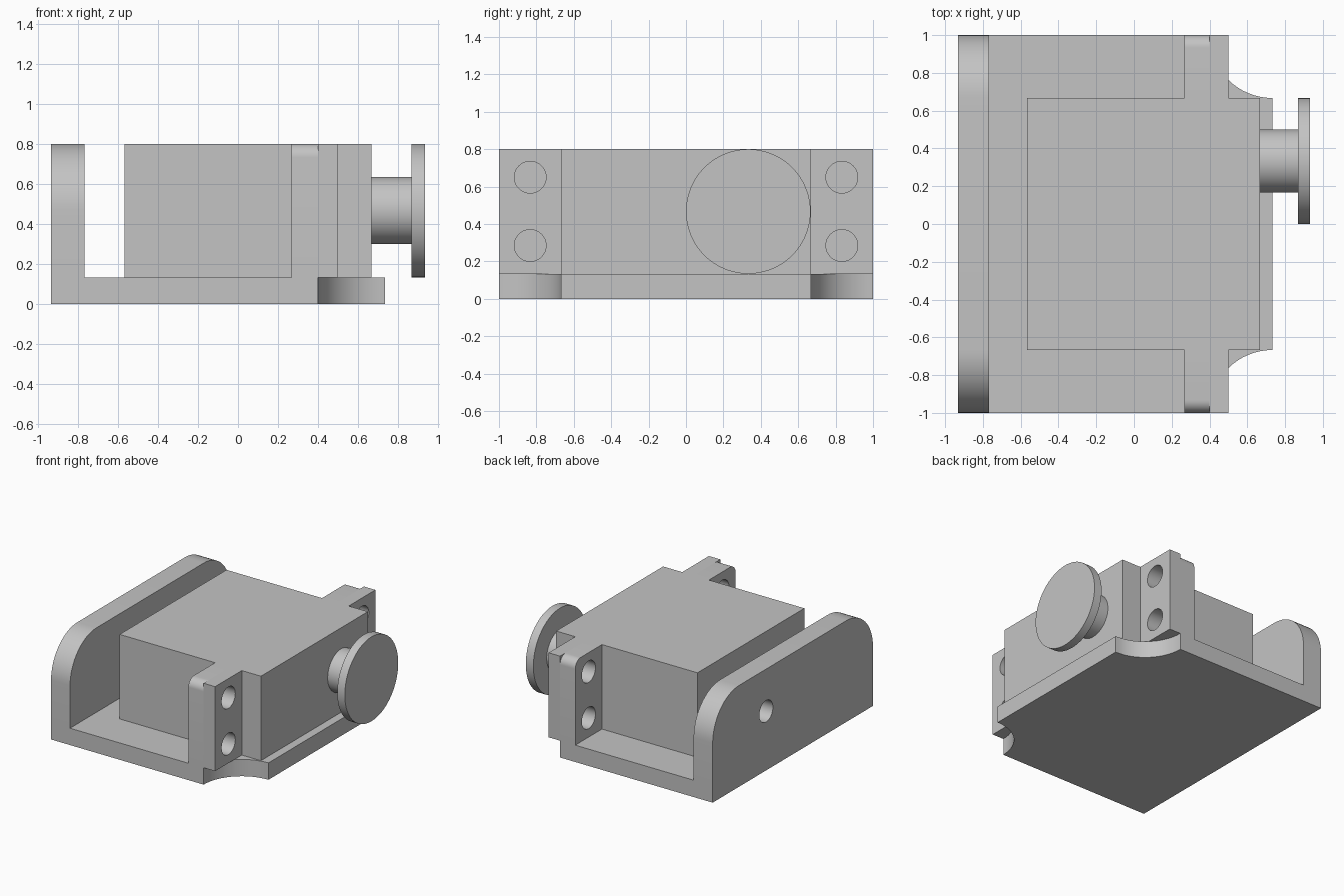
import bpy, bmesh, math
from mathutils import Matrix, Vector

cube = bpy.data.objects.get("Cube")
if cube:
    bpy.data.objects.remove(cube)

grey = bpy.data.materials.new("plain grey")
grey.use_nodes = True
grey.diffuse_color = (0.55, 0.55, 0.55, 1)
grey.node_tree.nodes["Principled BSDF"].inputs["Base Color"].default_value = (0.55, 0.55, 0.55, 1)

FLOOR, TOP = 0.133, 0.8          # base thickness, overall height
AXIS_Y, AXIS_Z = 0.333, 0.467    # shaft axis


def arc(cx, cy, r, start, end, n=16):
    angles = [math.radians(start + (end - start) * i / n) for i in range(n + 1)]
    return [(cx + r * math.cos(a), cy + r * math.sin(a)) for a in angles]


def prism(name, outline, low, high, axis="z"):
    """Extrude an outline: (x, y) along z, or (y, z) along x."""
    bm = bmesh.new()
    place = (lambda a, b: (a, b, low)) if axis == "z" else (lambda a, b: (low, a, b))
    face = bm.faces.new([bm.verts.new(place(a, b)) for a, b in outline])
    offset = Vector((0, 0, high - low)) if axis == "z" else Vector((high - low, 0, 0))
    grown = bmesh.ops.extrude_face_region(bm, geom=[face])["geom"]
    bmesh.ops.translate(bm, vec=offset, verts=[v for v in grown if isinstance(v, bmesh.types.BMVert)])
    bmesh.ops.recalc_face_normals(bm, faces=bm.faces)
    mesh = bpy.data.meshes.new(name)
    bm.to_mesh(mesh)
    bm.free()
    mesh.materials.append(grey)
    obj = bpy.data.objects.new(name, mesh)
    bpy.context.collection.objects.link(obj)
    return obj


def disc(name, y, z, r, x0, x1, n=64):
    return prism(name, arc(y, z, r, 0, 360, n)[:-1], x0, x1, "x")


def select(obj):
    bpy.ops.object.select_all(action="DESELECT")
    obj.select_set(True)
    bpy.context.view_layer.objects.active = obj


def combine(obj, others, operation):
    select(obj)
    for other in others:
        mod = obj.modifiers.new(operation.lower(), "BOOLEAN")
        mod.operation, mod.solver, mod.object = operation, "EXACT", other
        bpy.ops.object.modifier_apply(modifier=mod.name)
        bpy.data.objects.remove(other)


def bolt_cutters():
    return [disc("bolt_cutter", side * 0.833, z, 0.085, 0.2, 0.6, 40)
            for side in (-1, 1) for z in (0.285, 0.65)]


# Base plate with scooped corners on the shaft side
base = [(-0.933, 1), (-0.933, -1)]
base += arc(0.733, -1, 0.333, 180, 90) + arc(0.733, 1, 0.333, 270, 180)
bracket = prism("bracket", base, 0, FLOOR)

# Upright wall with large rounded top corners
wall = [(-1, 0), (1, 0)]
wall += arc(0.667, 0.467, 0.333, 0, 90) + arc(-0.667, 0.467, 0.333, 90, 180)
joined = [prism("wall", wall, -0.933, -0.767, "x")]

# Mounting posts with a small rounded outer corner
for side in (-1, 1):
    post = [(side * 0.667, 0), (side, 0)]
    post += [(side * y, z) for y, z in arc(0.933, 0.733, 0.067, 0, 90, 10)]
    post.append((side * 0.667, TOP))
    joined.append(prism("post", post, 0.267, 0.4, "x"))
combine(bracket, joined, "UNION")
combine(bracket, bolt_cutters() + [disc("pivot_cutter", AXIS_Y, AXIS_Z, 0.085, -1.1, -0.6, 40)],
        "DIFFERENCE")

# Motor body with its two mounting ears
half = [(-0.567, 0.667), (0.4, 0.667), (0.4, 1), (0.5, 1), (0.5, 0.667), (0.667, 0.667)]
plan = half + [(x, -y) for x, y in reversed(half)]
motor = prism("motor_body", plan, FLOOR, TOP)
combine(motor, bolt_cutters(), "DIFFERENCE")

# Output shaft and round horn
shaft = disc("output_shaft", AXIS_Y, AXIS_Z, 0.167, 0.667, 0.867)
horn = disc("output_disc", AXIS_Y, AXIS_Z, 0.333, 0.867, 0.933, 96)

for obj in (bracket, motor, shaft, horn):
    select(obj)
    bpy.ops.object.shade_smooth_by_angle(angle=math.radians(30))
